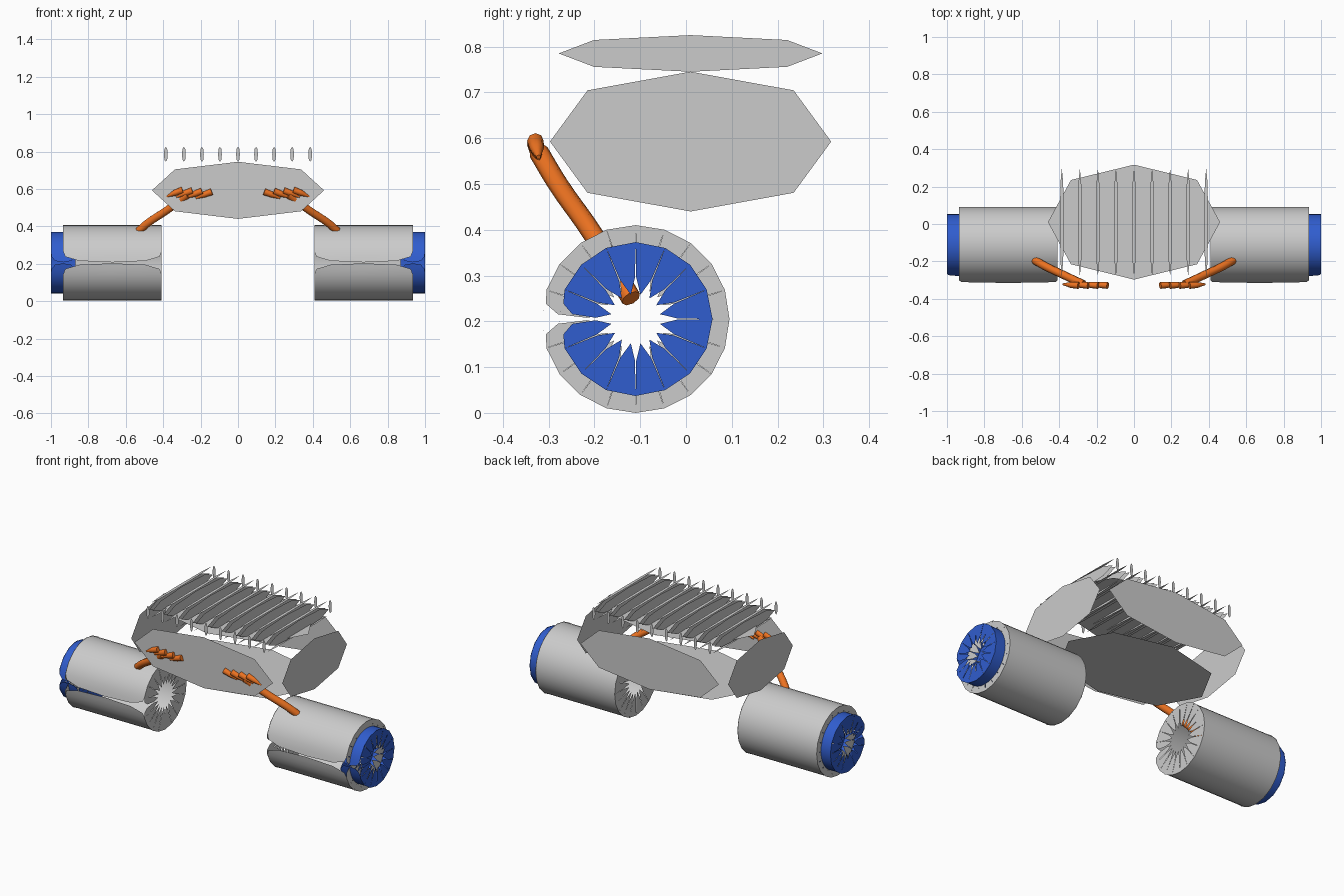
import bpy, math
from mathutils import Vector

if "Cube" in bpy.data.objects:
    bpy.data.objects.remove(bpy.data.objects["Cube"])


def material(name, col):
    m = bpy.data.materials.new(name)
    m.diffuse_color = col
    m.use_nodes = True
    m.node_tree.nodes["Principled BSDF"].inputs["Base Color"].default_value = m.diffuse_color
    return m


blue = material("blue", (0.03, 0.11, 0.62, 1))
orange = material("orange", (0.85, 0.17, 0.015, 1))


def add_mesh(name, verts, faces, mat=None, smooth=False):
    me = bpy.data.meshes.new(name)
    me.from_pydata(verts, [], faces)
    me.update()
    if mat:
        me.materials.append(mat)
    ob = bpy.data.objects.new(name, me)
    bpy.context.collection.objects.link(ob)
    # one level of subdivision rounds every unjoined panel
    sub = ob.modifiers.new("round_panels", 'SUBSURF')
    sub.levels = sub.render_levels = 1
    if smooth:
        for p in me.polygons:
            p.use_smooth = abs(p.normal.x) < 0.5
    return ob


def panel_box(name, c, h):
    """Box of six separate panels."""
    verts, faces = [], []
    for ax in range(3):
        for s in (-1, 1):
            b = len(verts)
            for u, v in ((-1, -1), (1, -1), (1, 1), (-1, 1)):
                p = [0, 0, 0]
                p[ax], p[(ax + 1) % 3], p[(ax + 2) % 3] = s, u, v
                verts.append([c[i] + h[i] * p[i] for i in range(3)])
            f = [b, b + 1, b + 2, b + 3]
            faces.append(f if s > 0 else f[::-1])
    return add_mesh(name, verts, faces)


def drum(name, x0, x1, r, n, mat=None):
    """Drum along x: wall split at the front, petal caps with split centres."""
    cy, cz = -0.11, 0.205

    def ring(x):
        return [(x, cy - r * math.cos(2 * math.pi * i / n),
                 cz + r * math.sin(2 * math.pi * i / n)) for i in range(n + 1)]
    verts = ring(x0) + ring(x1)
    faces = [(i, i + 1, n + 2 + i, n + 1 + i) for i in range(n)]
    for x, out in ((x0, False), (x1, True)):
        b = len(verts)
        verts += ring(x) + [(x, cy, cz)] * n
        for i in range(n):
            f = (b + i, b + i + 1, b + n + 1 + i)
            faces.append(f if not out else f[::-1])
    return add_mesh(name, verts, faces, mat, True)


def tube(name, pts, r, radii=None):
    cu = bpy.data.curves.new(name, 'CURVE')
    cu.dimensions = '3D'
    cu.bevel_depth = r
    cu.bevel_resolution = 2
    cu.resolution_u = 5
    cu.use_fill_caps = True
    sp = cu.splines.new('BEZIER')
    sp.bezier_points.add(len(pts) - 1)
    for i, (bp, p) in enumerate(zip(sp.bezier_points, pts)):
        bp.co = Vector(p)
        bp.handle_left_type = bp.handle_right_type = 'AUTO'
        bp.radius = radii[i] if radii else 1
    cu.materials.append(orange)
    ob = bpy.data.objects.new(name, cu)
    bpy.context.collection.objects.link(ob)
    return ob


# body and the row of slats on top
panel_box("body", (0, 0.01, 0.5925), (0.502, 0.335, 0.1665))
for i in range(9):
    panel_box("slat", ((i - 4) * 0.0965, 0.01, 0.785), (0.011, 0.314, 0.0436))

for s, side in ((-1, "left"), (1, "right")):
    # roller and hub
    a, b = sorted((s * 0.408, s * 0.935))
    drum(side + "_roller", a, b, 0.205, 20)
    a, b = sorted((s * 0.87, s * 1.0))
    drum(side + "_hub", a, b, 0.168, 16, blue)
    # curved arm from the roller into the body front
    tube(side + "_arm", [(s * x, y, z) for x, y, z in (
        (0.62, -0.12, 0.25), (0.52, -0.2, 0.385), (0.36, -0.28, 0.5),
        (0.27, -0.322, 0.57))], 0.022)
    # slanted strips at the arm's upper end
    for i in range(4):
        x = 0.14 + 0.052 * i
        z = 0.585 + 0.003 * i
        tube(side + "_strip", [(s * x, -0.329, z), (s * (x + 0.04), -0.326, z - 0.015),
                               (s * (x + 0.085), -0.322, z - 0.035)],
             0.019, (0.95, 0.85, 0.25))
